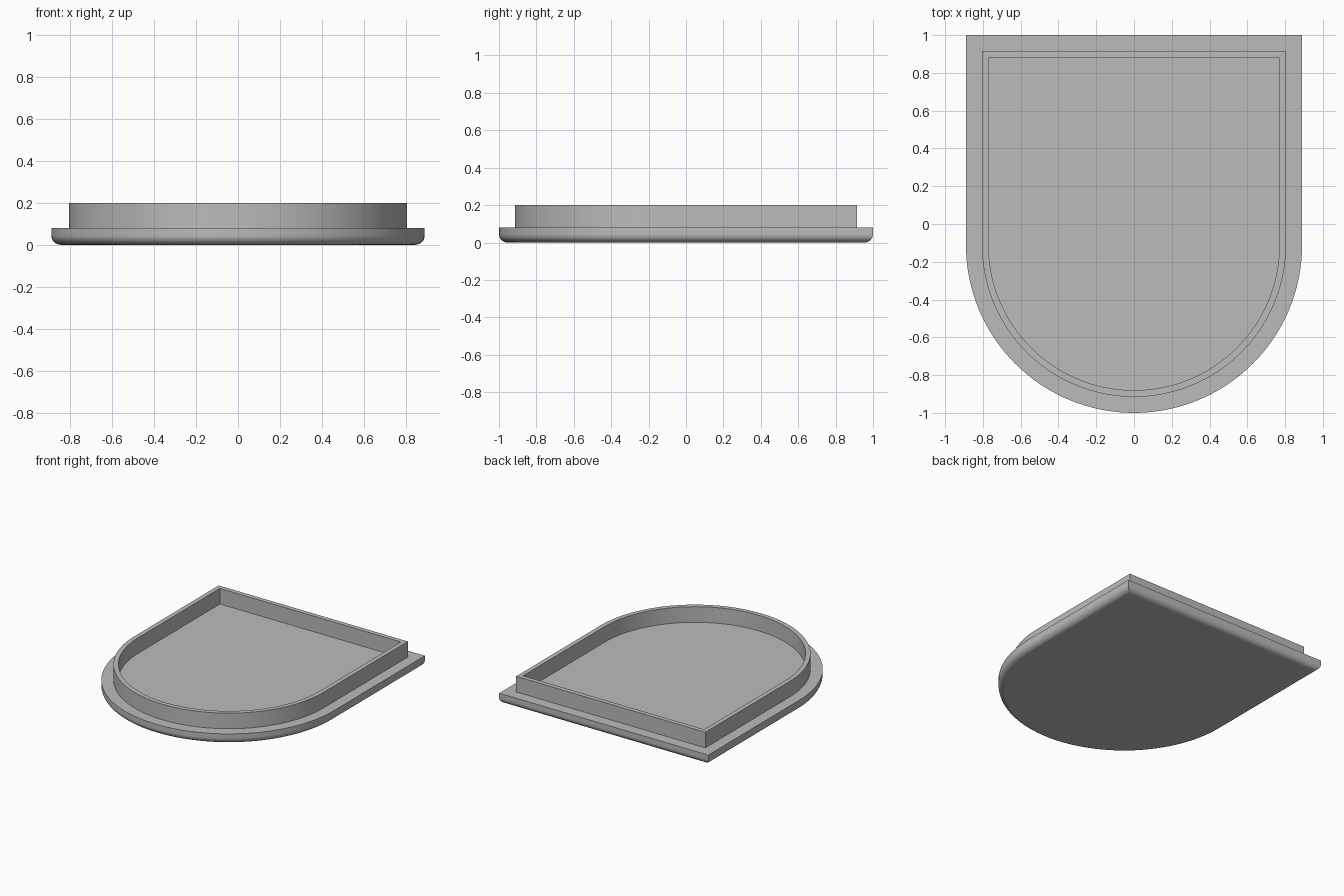
import bpy
import bmesh
import math

cube = bpy.data.objects.get("Cube")
if cube:
    bpy.data.objects.remove(cube, do_unlink=True)

HALF_WIDTH = 0.89
ARC_Y = -0.11       # centre of the rounded front
PLATE_TOP = 0.08
RIM_TOP = 0.2
FILLET = 0.045
ARC_STEPS = 72
FILLET_STEPS = 8

grey = bpy.data.materials.new("plain grey")
grey.use_nodes = True
colour = (0.5, 0.5, 0.5, 1)
grey.diffuse_color = colour
grey.node_tree.nodes["Principled BSDF"].inputs["Base Color"].default_value = colour


def outline(bm, inset, z):
    """Square back and half-round front, shrunk evenly by inset."""
    r = HALF_WIDTH - inset
    points = [(r, 1 - inset), (-r, 1 - inset)]
    for i in range(ARC_STEPS + 1):
        a = math.pi * (1 + i / ARC_STEPS)
        points.append((r * math.cos(a), ARC_Y + r * math.sin(a)))
    return [bm.verts.new((x, y, z)) for x, y in points]


# Wall section: rounded bottom edge, flange, raised rim, recessed floor
section = []
for i in range(FILLET_STEPS + 1):
    a = math.pi / 2 * i / FILLET_STEPS
    section.append((FILLET * (1 - math.sin(a)), FILLET * (1 - math.cos(a))))
section += [(0, PLATE_TOP), (0.085, PLATE_TOP), (0.085, RIM_TOP),
            (0.12, RIM_TOP), (0.12, PLATE_TOP)]

# Loft the section around the outline and cap both ends
bm = bmesh.new()
loops = [outline(bm, inset, z) for inset, z in section]
for low, high in zip(loops, loops[1:]):
    n = len(low)
    for i in range(n):
        j = (i + 1) % n
        bm.faces.new((low[i], low[j], high[j], high[i]))
bm.faces.new(list(reversed(loops[0])))
bm.faces.new(loops[-1])
bmesh.ops.recalc_face_normals(bm, faces=bm.faces)

mesh = bpy.data.meshes.new("rimmed_cover")
bm.to_mesh(mesh)
bm.free()
mesh.materials.append(grey)
cover = bpy.data.objects.new("rimmed_cover", mesh)
bpy.context.collection.objects.link(cover)

# Smooth the curves, keep the corners sharp
bpy.ops.object.select_all(action="DESELECT")
cover.select_set(True)
bpy.context.view_layer.objects.active = cover
bpy.ops.object.shade_smooth_by_angle(angle=math.radians(30))
weighted = cover.modifiers.new("even shading", "WEIGHTED_NORMAL")
weighted.keep_sharp = True
